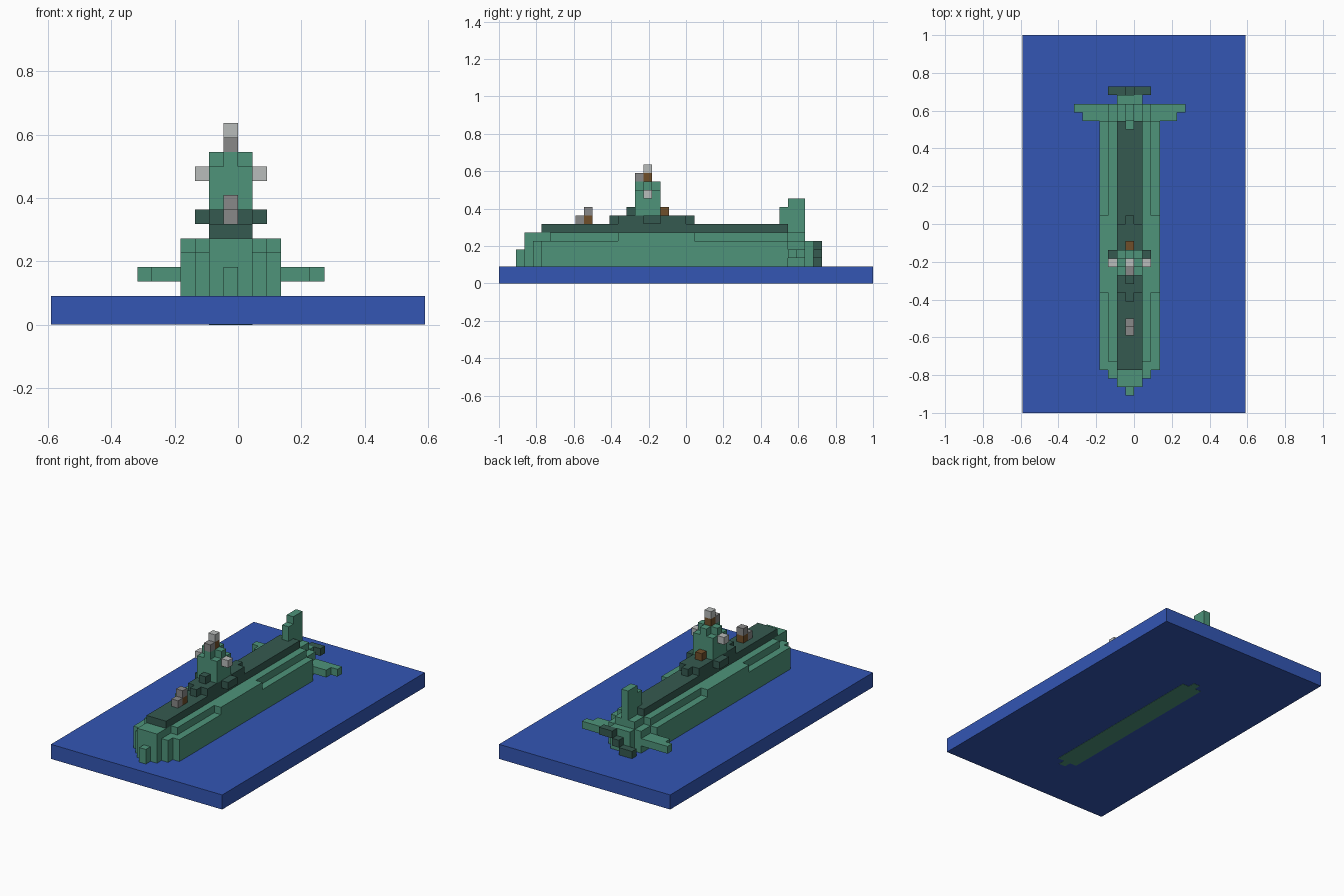
import bpy
import bmesh
from mathutils import Matrix, Vector

if "Cube" in bpy.data.objects:
    bpy.data.objects.remove(bpy.data.objects["Cube"], do_unlink=True)

UNIT = 2 / 44          # edge of one block
MIDLINE = -0.5         # hull centreline, in blocks


def material(name, red, green, blue):
    """Flat material from display colour values."""
    linear = [((c / 255 + 0.055) / 1.055) ** 2.4 for c in (red, green, blue)]
    mat = bpy.data.materials.new(name)
    mat.use_nodes = True
    mat.diffuse_color = (*linear, 1)
    mat.node_tree.nodes["Principled BSDF"].inputs["Base Color"].default_value = (*linear, 1)
    return mat


sea_blue = material("sea_blue", 51, 86, 180)
hull_green = material("hull_green", 78, 148, 122)
deck_green = material("deck_green", 53, 90, 80)
steel_grey = material("steel_grey", 136, 136, 136)
pale_grey = material("pale_grey", 185, 188, 187)
brown = material("brown", 112, 78, 42)


def blocks(name, mat, *boxes, middle=MIDLINE):
    """Join boxes given as (width, y range, z range, optional x offset)."""
    bm = bmesh.new()
    for width, (y0, y1), (z0, z1), *offset in boxes:
        x = middle + (offset[0] if offset else 0)
        centre = Vector((x, (y0 + y1) / 2, (z0 + z1) / 2)) * UNIT
        size = Vector((width, y1 - y0, z1 - z0)) * UNIT
        bmesh.ops.create_cube(bm, size=1, matrix=Matrix.LocRotScale(centre, None, size))
    mesh = bpy.data.meshes.new(name)
    bm.to_mesh(mesh)
    bm.free()
    mesh.materials.append(mat)
    obj = bpy.data.objects.new(name, mesh)
    bpy.context.collection.objects.link(obj)
    return obj


# Water slab and the keel showing through its underside
blocks("water", sea_blue, (26, (-22, 22), (0, 2)), middle=0)
blocks("keel", hull_green,
       (3, (-14, 11), (-0.03, 0.5)),
       (1, (-15, -14), (-0.03, 0.5)),
       (1, (11, 12), (-0.03, 0.5)))

# Hull with stepped bow and stern
blocks("hull", hull_green,
       (7, (-17, 12), (2, 5)),
       (5, (-16, 12), (5, 6)),
       (7, (-8, 1), (5, 6)))
blocks("bow", hull_green,
       (1, (-20, -19), (2, 4)),
       (3, (-19, -18), (2, 6)),
       (5, (-18, -17), (2, 5)),
       (3, (-18, -16), (5, 6)))
blocks("stern", hull_green,
       (5, (12, 14), (2, 5)),
       (3, (12, 14), (5, 6)),
       (3, (14, 15), (2, 5)))

# Tail surfaces
blocks("rudder_fin", hull_green, (1, (11, 12), (7, 9)), (1, (12, 14), (6, 10)))
for side, label in ((1, "left"), (-1, "right")):
    blocks(label + "_stabilizer", hull_green,
           (3, (12, 13), (3, 4), side * 4),
           (4, (13, 14), (3, 4), side * 4.5))
blocks("propeller", deck_green,
       (2, (15, 16), (4, 5), 1.5),
       (1, (15, 16), (3, 4)),
       (2, (15, 16), (2, 3), -1.5))

# Raised deck
blocks("deck", deck_green, (3, (-17, 12), (6, 7)))
blocks("upper_deck", deck_green,
       (1, (-9, -8), (7, 8)),
       (3, (-8, 0), (7, 8)),
       (1, (0, 1), (7, 8)),
       (5, (-5, -3), (7, 8)),
       (1, (-7, -6), (8, 9)))

# Conning tower with a plus-shaped cap
blocks("tower", hull_green, (3, (-6, -3), (8, 11)))
blocks("tower_cap", hull_green, (1, (-6, -3), (11, 12)), (3, (-5, -4), (11, 12)))
for side, label in ((1, "left"), (-1, "right")):
    blocks(label + "_tower_lamp", pale_grey, (1, (-5, -4), (10, 11), side * 2))

# Periscope, bow gun and hatch
blocks("periscope_eye", steel_grey, (1, (-6, -5), (12, 13)))
blocks("periscope_stem", brown, (1, (-5, -4), (12, 13)))
blocks("periscope_top", pale_grey, (1, (-5, -4), (13, 14)))
blocks("gun_mount", brown, (1, (-12, -11), (7, 8)))
blocks("gun", steel_grey, (1, (-13, -12), (7, 8)), (1, (-12, -11), (8, 9)))
blocks("hatch", brown, (1, (-3, -2), (8, 9)))
